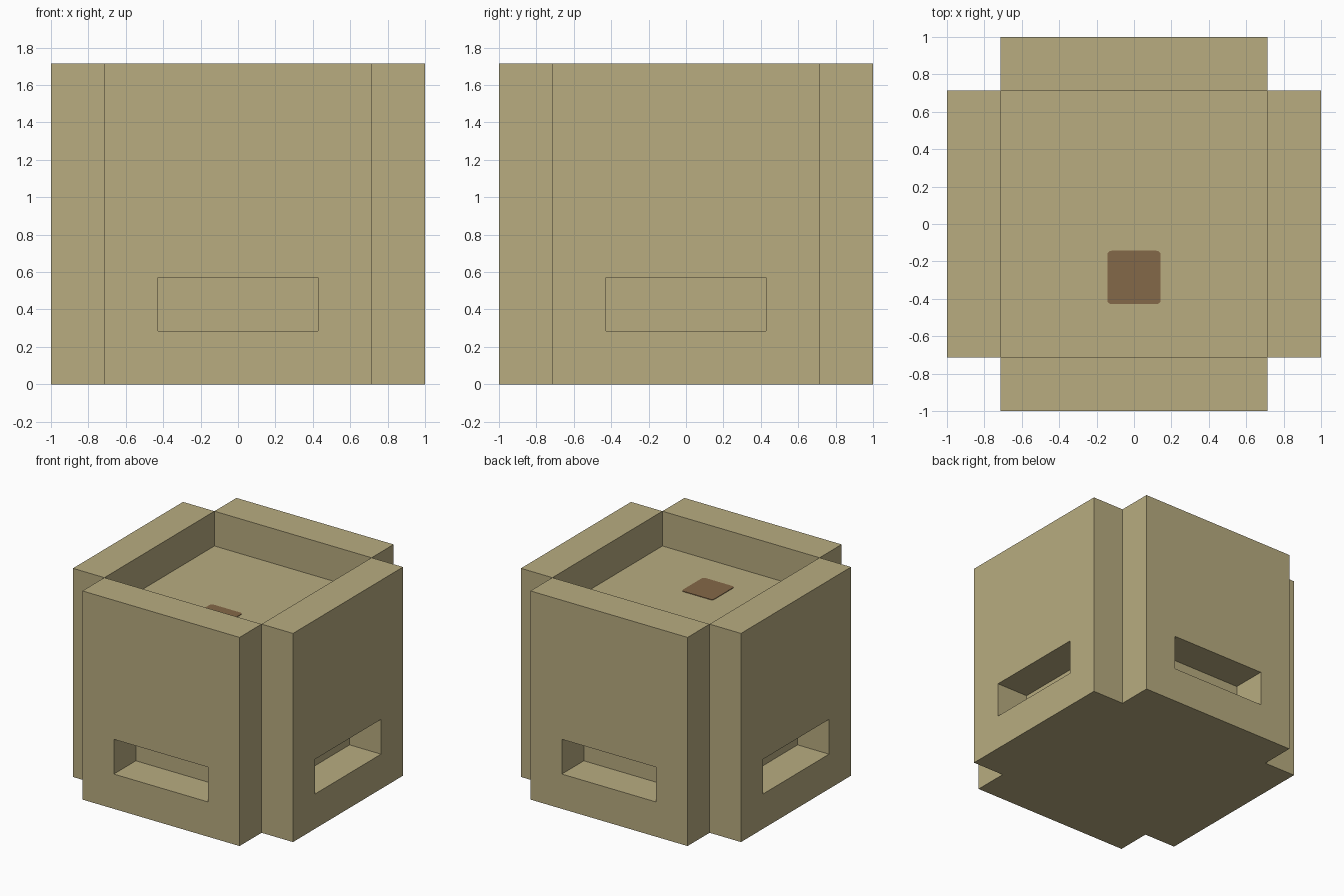
import bpy
import bmesh
from math import pi
from mathutils import Matrix, Vector

if "Cube" in bpy.data.objects:
    bpy.data.objects.remove(bpy.data.objects["Cube"], do_unlink=True)

U = 1 / 7                      # module: the model is 14 x 14 x 12 modules


def material(name, rgb):
    mat = bpy.data.materials.new(name)
    mat.use_nodes = True
    mat.diffuse_color = (*rgb, 1)
    mat.node_tree.nodes["Principled BSDF"].inputs["Base Color"].default_value = (*rgb, 1)
    return mat


def finish(name, bm, mat):
    bmesh.ops.recalc_face_normals(bm, faces=bm.faces)
    mesh = bpy.data.meshes.new(name)
    bm.to_mesh(mesh)
    bm.free()
    mesh.materials.append(mat)
    obj = bpy.data.objects.new(name, mesh)
    bpy.context.collection.objects.link(obj)
    return obj


def box(bm, size, center):
    m = Matrix.Translation(Vector(center) * U) @ Matrix.Diagonal((*(Vector(size) * U), 1))
    return bmesh.ops.create_cube(bm, size=1, matrix=m)["verts"]


def rectangle(bm, half, low, high, y):
    corners = [(-half, low), (half, low), (half, high), (-half, high)]
    return [bm.verts.new((x * U, y * U, z * U)) for x, z in corners]


def slotted_wall(name, angle, mat):
    # Loops run round the wall section: outer front, slot front, slot back, outer back
    bm = bmesh.new()
    loops = [rectangle(bm, 5, 0, 12, -7), rectangle(bm, 3, 2, 4, -7),
             rectangle(bm, 3, 2, 4, -5), rectangle(bm, 5, 0, 12, -5)]
    for k in range(4):
        a, b = loops[k], loops[(k + 1) % 4]
        for i in range(4):
            j = (i + 1) % 4
            bm.faces.new((a[i], a[j], b[j], b[i]))
    bmesh.ops.rotate(bm, verts=bm.verts, matrix=Matrix.Rotation(angle, 3, "Z"))
    return finish(name, bm, mat)


tan = material("tan", (0.479, 0.413, 0.216))
brown = material("brown", (0.231, 0.138, 0.065))

# Central block, its top sunk below the wall rims
bm = bmesh.new()
box(bm, (10, 10, 10), (0, 0, 5))
finish("core_block", bm, tan)

# Four slotted outer walls
for i, side in enumerate(("front", "left", "back", "right")):
    slotted_wall(side + "_wall", i * pi / 2, tan)

# Thin rounded patch on the sunken top
bm = bmesh.new()
box(bm, (2, 2, 0.04), (0, -2, 10.01))
uprights = [e for e in bm.edges if abs(e.verts[0].co.z - e.verts[1].co.z) > 0.001]
bmesh.ops.bevel(bm, geom=uprights, offset=0.022, segments=3, profile=0.5, affect="EDGES")
finish("top_patch", bm, brown)
